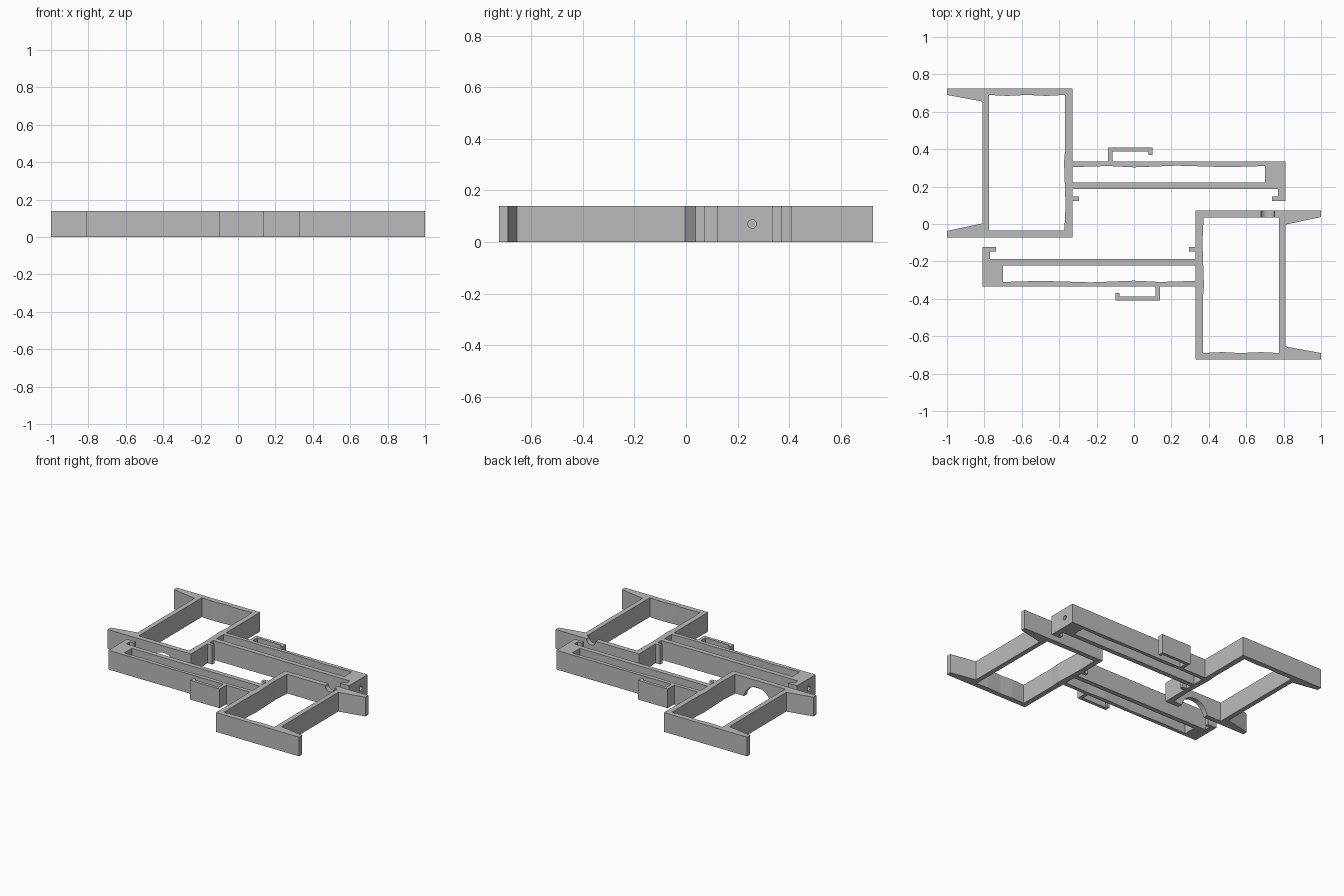
import bpy, bmesh, math
from mathutils import Matrix

cube = bpy.data.objects.get("Cube")
if cube:
    bpy.data.objects.remove(cube, do_unlink=True)

H = 0.14
grey = bpy.data.materials.new("plain grey")
grey.use_nodes = True
colour = (0.5, 0.5, 0.5, 1)
grey.diffuse_color = colour
grey.node_tree.nodes["Principled BSDF"].inputs["Base Color"].default_value = colour


def plate(name, loops):
    """Extrude an outline with inner holes from the floor up to H."""
    curve = bpy.data.curves.new(name, 'CURVE')
    curve.dimensions = '2D'
    curve.fill_mode = 'BOTH'
    curve.extrude = H / 2
    for loop in loops:
        spline = curve.splines.new('POLY')
        spline.points.add(len(loop) - 1)
        for point, (x, y) in zip(spline.points, loop):
            point.co = (x, y, 0, 1)
        spline.use_cyclic_u = True
    temp = bpy.data.objects.new(name, curve)
    bpy.context.collection.objects.link(temp)
    dg = bpy.context.evaluated_depsgraph_get()
    mesh = bpy.data.meshes.new_from_object(temp.evaluated_get(dg))
    bpy.data.objects.remove(temp, do_unlink=True)
    # weld caps to walls and tidy the faces
    bm = bmesh.new()
    bm.from_mesh(mesh)
    bmesh.ops.remove_doubles(bm, verts=bm.verts, dist=1e-4)
    bmesh.ops.recalc_face_normals(bm, faces=bm.faces)
    bmesh.ops.translate(bm, verts=bm.verts, vec=(0, 0, H / 2))
    for f in bm.faces:
        f.smooth = False
    bm.to_mesh(mesh)
    bm.free()
    mesh.materials.clear()
    mesh.materials.append(grey)
    obj = bpy.data.objects.new(name, mesh)
    bpy.context.collection.objects.link(obj)
    return obj


def drill(target, name, centre, radius, length, axis):
    """Cut a round hole along the x or y axis."""
    bm = bmesh.new()
    turn = Matrix.Rotation(math.pi / 2, 4, 'Y' if axis == 'X' else 'X')
    bmesh.ops.create_cone(bm, cap_ends=True, segments=32, radius1=radius,
                          radius2=radius, depth=length,
                          matrix=Matrix.Translation(centre) @ turn)
    mesh = bpy.data.meshes.new(name)
    bm.to_mesh(mesh)
    bm.free()
    mesh.materials.append(grey)
    cutter = bpy.data.objects.new(name, mesh)
    bpy.context.collection.objects.link(cutter)
    cutter.hide_render = True
    cutter.hide_viewport = True
    cutter.display_type = 'WIRE'
    mod = target.modifiers.new(name, 'BOOLEAN')
    mod.operation = 'DIFFERENCE'
    mod.solver = 'EXACT'
    mod.object = cutter


# Outline of one half: frame with flared feet, long arm, clip and catches
outline = [
    (-1, .725), (-.33, .725), (-.33, .335), (-.14, .335),
    (-.14, .41), (.1, .41), (.1, .37), (.078, .37), (.078, .387), (-.115, .387),
    (-.115, .335), (.81, .335), (.81, .122), (.737, .122), (.737, .147),
    (.77, .147), (.77, .187), (-.33, .187),
    (-.33, .147), (-.293, .147), (-.293, .122), (-.33, .122),
    (-.33, -.072), (-1, -.072), (-1, -.037), (-.81, .003),
    (-.81, .655), (-1, .69)]
# Openings with slightly bowed walls
frame_hole = [
    (-.775, -.035), (-.372, -.035), (-.366, .1), (-.374, .33), (-.368, .4),
    (-.37, .69), (-.47, .685), (-.57, .69), (-.68, .685), (-.775, .69)]
arm_slot = [
    (-.33, .222), (.7, .222), (.7, .31), (.5, .304), (.23, .312),
    (0, .303), (-.14, .31), (-.33, .304)]
loops = [outline, frame_hole, arm_slot]

# The second half is the first turned half way round
for name, s in (("back_half", 1), ("front_half", -1)):
    half = plate(name, [[(s * x, s * y) for x, y in loop] for loop in loops])
    drill(half, name + "_pin_hole", (s * .755, s * .256, H / 2), .016, .2, 'X')
    if s > 0:
        drill(half, "arch_cutter", (-.55, -.054, -.02), .11, .1, 'Y')
    else:
        drill(half, "notch_cutter", (.715, .054, H), .037, .1, 'Y')
